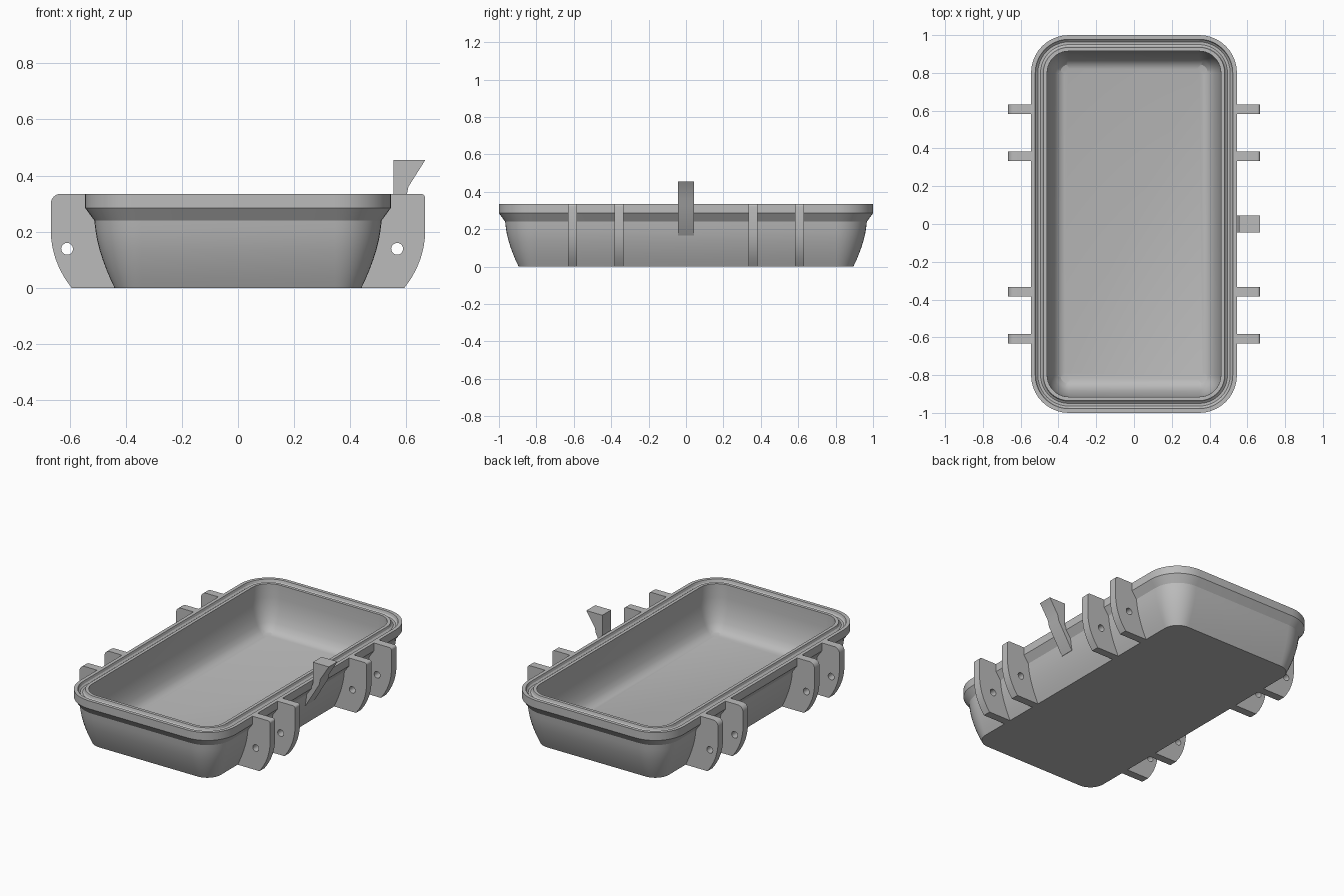
import bpy, bmesh
from math import pi, sin, cos, radians

cube = bpy.data.objects.get("Cube")
if cube:
    bpy.data.objects.remove(cube, do_unlink=True)

# Single plain grey plastic
grey = bpy.data.materials.new("grey_plastic")
grey.use_nodes = True
colour = (0.5, 0.5, 0.5, 1)
grey.diffuse_color = colour
grey.node_tree.nodes["Principled BSDF"].inputs["Base Color"].default_value = colour

HALF_X, HALF_Y, TOP, RADIUS = 0.545, 1.0, 0.335, 0.2


def finish(obj, angle=25):
    """Merge seams, fix normals, smooth the curved areas."""
    bm = bmesh.new()
    bm.from_mesh(obj.data)
    bmesh.ops.remove_doubles(bm, verts=bm.verts, dist=0.0001)
    bmesh.ops.recalc_face_normals(bm, faces=bm.faces)
    bm.to_mesh(obj.data)
    bm.free()
    obj.data.materials.clear()
    obj.data.materials.append(grey)
    bpy.ops.object.select_all(action="DESELECT")
    obj.select_set(True)
    bpy.context.view_layer.objects.active = obj
    bpy.ops.object.shade_smooth_by_angle(angle=radians(angle))


def ring(bm, inset, z, steps=10):
    """Rounded rectangle, inset from the rim outline."""
    r = max(RADIUS - inset, 0.04)
    cx, cy = HALF_X - inset - r, HALF_Y - inset - r
    verts = []
    for q, (sx, sy) in enumerate([(1, 1), (-1, 1), (-1, -1), (1, -1)]):
        for i in range(steps + 1):
            a = (q + i / steps) * pi / 2
            verts.append(bm.verts.new((sx * cx + r * cos(a), sy * cy + r * sin(a), z)))
    return verts


def tray(name, profile):
    bm = bmesh.new()
    rings = [ring(bm, inset, z) for inset, z in profile]
    for a, b in zip(rings, rings[1:]):
        for i in range(len(a)):
            j = (i + 1) % len(a)
            bm.faces.new((a[i], a[j], b[j], b[i]))
    bm.faces.new(rings[0])
    bm.faces.new(rings[-1])
    mesh = bpy.data.meshes.new(name)
    bm.to_mesh(mesh)
    bm.free()
    obj = bpy.data.objects.new(name, mesh)
    bpy.context.collection.objects.link(obj)
    finish(obj)


def plate(name, outlines, y, thickness):
    """Upright plate from x-z outlines; a second outline is a hole."""
    curve = bpy.data.curves.new(name, "CURVE")
    curve.dimensions = "2D"
    curve.fill_mode = "BOTH"
    curve.extrude = thickness / 2
    for pts in outlines:
        spline = curve.splines.new("POLY")
        spline.points.add(len(pts) - 1)
        spline.use_cyclic_u = True
        for p, (x, z) in zip(spline.points, pts):
            p.co = (x, z, 0, 1)
    obj = bpy.data.objects.new(name, curve)
    bpy.context.collection.objects.link(obj)
    obj.location.y = y
    obj.rotation_euler.x = pi / 2
    bpy.ops.object.select_all(action="DESELECT")
    obj.select_set(True)
    bpy.context.view_layer.objects.active = obj
    bpy.ops.object.convert(target="MESH")
    finish(bpy.context.view_layer.objects.active)


def arc(cx, cz, r, start, end, steps):
    return [(cx + r * cos(start + (end - start) * i / steps),
             cz + r * sin(start + (end - start) * i / steps)) for i in range(steps + 1)]


# Tray body: outer wall, rim with seal groove, inner wall, floor
outer = [(0.105, 0), (0.09, 0.032), (0.076, 0.065), (0.063, 0.1), (0.052, 0.135),
         (0.043, 0.17), (0.037, 0.205), (0.033, 0.24), (0, 0.285), (0, TOP)]
rim = [(0.022, TOP), (0.027, 0.32), (0.036, 0.312), (0.05, 0.312), (0.06, 0.32), (0.065, TOP)]
inner = [(0.085, TOP), (0.086, 0.25), (0.091, 0.2), (0.102, 0.15), (0.118, 0.105),
         (0.135, 0.076), (0.155, 0.058), (0.178, 0.05)]
tray("tray_body", outer + rim + inner)

# Hinge lugs on both long sides; the pivot hole sits closer in on the left
for side, sx, hole_x, fillet in (("left", 1, 0.567, 0.015), ("right", -1, 0.609, 0.035)):
    outline = [(0.425, 0), (0.593, 0), (0.616, 0.032), (0.636, 0.068), (0.651, 0.105),
               (0.661, 0.143), (0.667, 0.185)]
    outline += arc(0.667 - fillet, TOP - fillet, fillet, 0, pi / 2, 6)
    outline += [(0.53, TOP), (0.53, 0.285), (0.49, 0.235), (0.475, 0.135)]
    hole = arc(hole_x, 0.139, 0.021, 0, 2 * pi, 20)[:-1]
    shapes = [[(sx * x, z) for x, z in pts] for pts in (outline, hole)]
    for i, y in enumerate((-0.607, -0.358, 0.358, 0.607)):
        plate(f"{side}_hinge_lug_{i + 1}", shapes, y, 0.05)

# Latch tab, rising from the middle of the left wall
latch = [(0.555, 0.455), (0.667, 0.455), (0.607, 0.36), (0.6, 0.325), (0.503, 0.165),
         (0.49, 0.165), (0.505, 0.235), (0.54, 0.285), (0.555, 0.32)]
plate("latch_tab", [latch], 0, 0.088)
